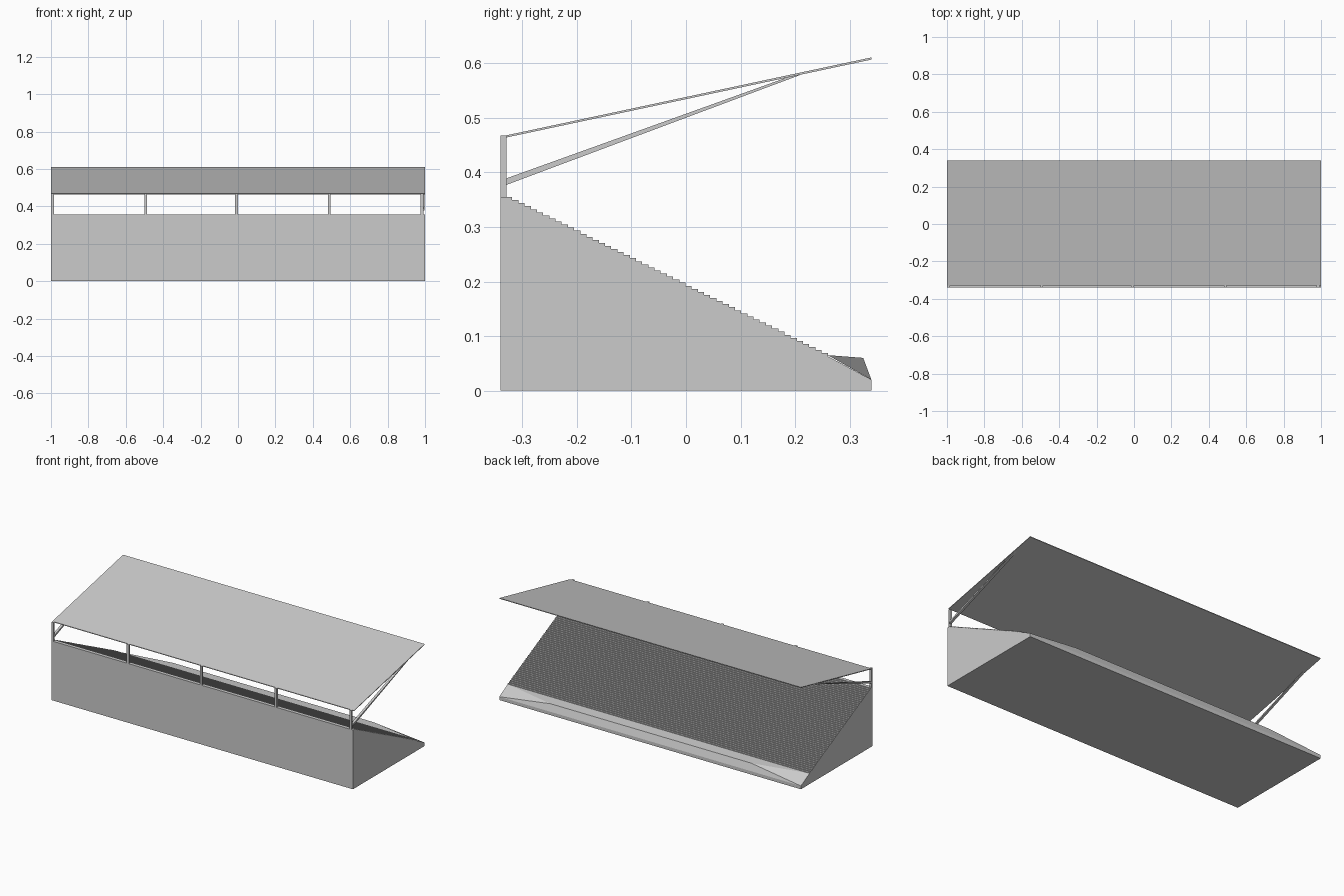
import bpy

if "Cube" in bpy.data.objects:
    bpy.data.objects.remove(bpy.data.objects["Cube"])

paint = bpy.data.materials.new("light_grey")
paint.diffuse_color = (0.6, 0.6, 0.6, 1)
paint.use_nodes = True
paint.node_tree.nodes["Principled BSDF"].inputs["Base Color"].default_value = paint.diffuse_color


def make(name, verts, faces):
    mesh = bpy.data.meshes.new(name)
    mesh.from_pydata(verts, [], faces)
    mesh.materials.append(paint)
    ob = bpy.data.objects.new(name, mesh)
    bpy.context.collection.objects.link(ob)
    return ob


def extrude_x(name, profile, x0, x1):
    """Extrude a counter-clockwise (y, z) profile from x0 to x1."""
    n = len(profile)
    verts = [(x0, y, z) for y, z in profile] + [(x1, y, z) for y, z in profile]
    faces = [(i, i + n, (i + 1) % n + n, (i + 1) % n)[::-1] for i in range(n)]
    faces += [tuple(range(n))[::-1], tuple(range(n, 2 * n))]
    return make(name, verts, faces)


# Stand body with stepped seating rows and a sloping front apron
ROWS = 52
y0, z0, y1, z1 = 0.26, 0.063, -0.33, 0.355
body = [(-0.34, 0), (0.34, 0), (0.34, 0.02), (y0, z0)]
for i in range(ROWS):
    y = y0 + (y1 - y0) * i / ROWS
    y_next = y0 + (y1 - y0) * (i + 1) / ROWS
    z = z0 + (z1 - z0) * (i + 1) / ROWS
    body += [(y, z), (y_next, z)]
body.append((-0.34, z1))
extrude_x("seating_stand", body, -1, 1)

# Raised front walkway, tapering down towards both ends
make("front_walkway",
     [(-1, 0.26, 0.065), (1, 0.26, 0.065), (1, 0.34, 0.02), (-1, 0.34, 0.02),
      (-0.66, 0.325, 0.06), (0.67, 0.325, 0.06)],
     [(0, 4, 5, 1), (4, 3, 2, 5), (0, 3, 4), (1, 5, 2), (0, 1, 2, 3)])

# Rear posts
for i, x in enumerate((-0.992, -0.493, -0.008, 0.488, 0.984)):
    extrude_x(f"roof_post_{i + 1}",
              [(-0.34, 0.35), (-0.329, 0.35), (-0.329, 0.468), (-0.34, 0.468)],
              x - 0.007, x + 0.007)

# Sloping canopy roof
extrude_x("canopy_roof",
          [(-0.33, 0.464), (0.34, 0.607), (0.34, 0.611), (-0.33, 0.468)], -1, 1)

# Diagonal end braces, narrowing towards the roof
for side, x in (("left", -0.992), ("right", 0.99)):
    extrude_x(f"{side}_brace",
              [(-0.33, 0.377), (0.21, 0.579), (0.19, 0.576), (-0.33, 0.389)],
              x - 0.007, x + 0.007)
